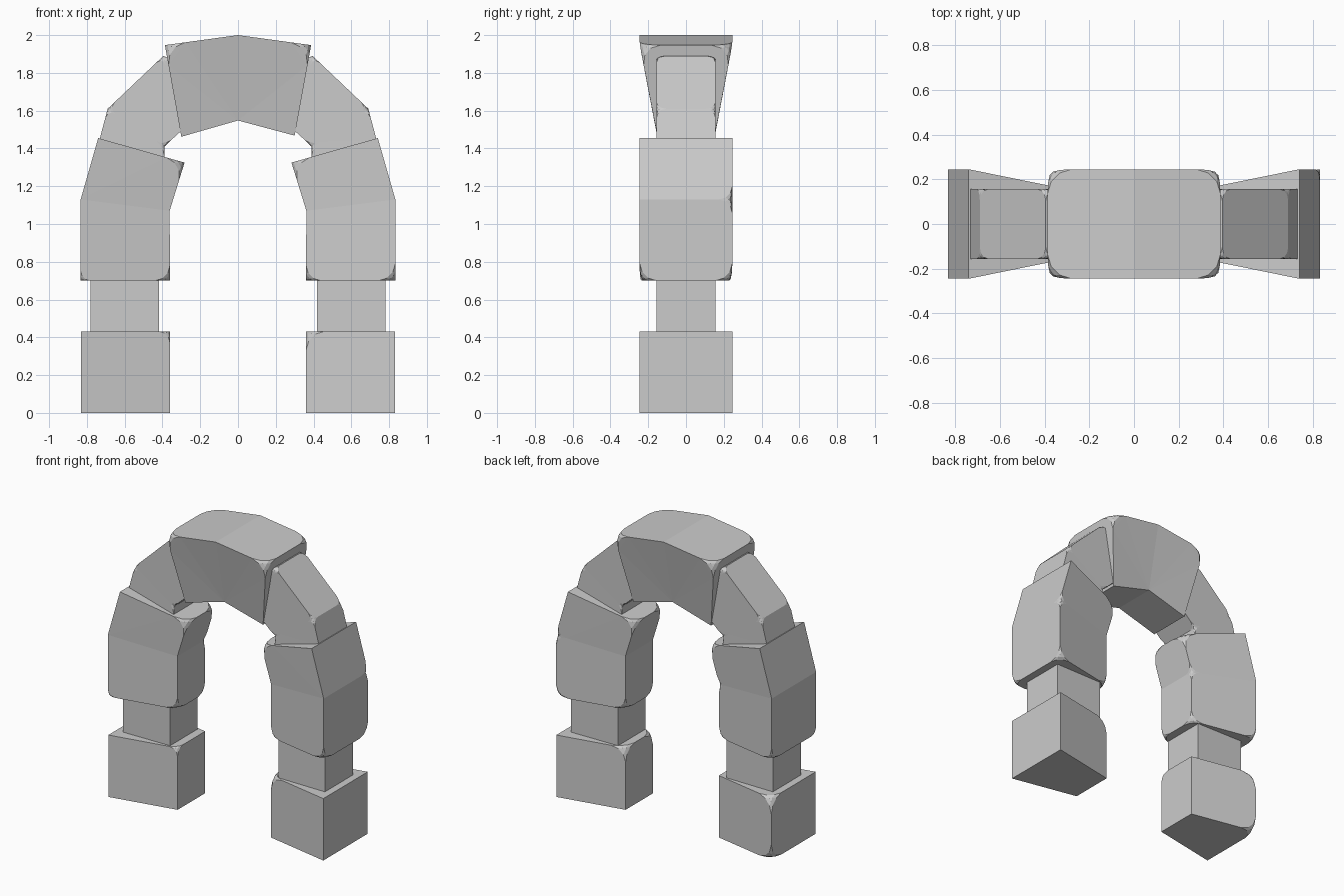
import bpy, bmesh
from mathutils import Vector

if "Cube" in bpy.data.objects:
    bpy.data.objects.remove(bpy.data.objects["Cube"])

WIDE, SLIM = 0.245, 0.152


def stone(name, outer, inner, y_out, y_in, chips=(), sx=1):
    """Wedge stone: quad strip between outer and inner (x, z) lines, given depth.
    chips: (line, index, y side, size) -> worn corner."""
    bm = bmesh.new()
    rings = {}
    for key, line, y in (("o", outer, y_out), ("i", inner, y_in)):
        for k, (x, z) in enumerate(line):
            for s in (-1, 1):
                rings[key, k, s] = bm.verts.new((sx * x, s * y, z))
    r, n = rings, len(outer)
    for k in range(n - 1):
        for s in (-1, 1):
            bm.faces.new([r["o", k, s], r["o", k + 1, s], r["i", k + 1, s], r["i", k, s]])
        for key in "oi":
            bm.faces.new([r[key, k, -1], r[key, k + 1, -1], r[key, k + 1, 1], r[key, k, 1]])
    for k in (0, n - 1):
        bm.faces.new([r["o", k, -1], r["o", k, 1], r["i", k, 1], r["i", k, -1]])
    bmesh.ops.recalc_face_normals(bm, faces=bm.faces)
    # worn corners
    spots = [(r[key, k, s].co.copy(), size) for key, k, s, size in chips]
    for co, size in spots:
        v = min(bm.verts, key=lambda q: (q.co - co).length)
        bmesh.ops.bevel(bm, geom=[v], offset=size, segments=3, profile=0.5,
                        affect='VERTICES', clamp_overlap=True)
    # non-planar worn faces become clean triangles
    bmesh.ops.triangulate(bm, faces=[f for f in bm.faces if len(f.verts) > 4])
    bmesh.ops.recalc_face_normals(bm, faces=bm.faces)
    me = bpy.data.meshes.new(name)
    bm.to_mesh(me)
    bm.free()
    ob = bpy.data.objects.new(name, me)
    bpy.context.collection.objects.link(ob)
    return ob


# worn corners that differ between the two legs
base_chips = {
    1: [("i", 1, -1, 0.1), ("i", 1, 1, 0.1)],
    -1: [("o", 1, 1, 0.11), ("o", 0, 1, 0.11), ("i", 1, -1, 0.06)],
}
jamb_chips = {
    1: [("o", 0, -1, 0.09), ("o", 0, 1, 0.09), ("o", 1, 1, 0.07),
        ("i", 2, -1, 0.1), ("i", 2, 1, 0.1), ("i", 0, -1, 0.08), ("i", 0, 1, 0.08)],
    -1: [("o", 0, -1, 0.05), ("o", 0, 1, 0.08), ("i", 2, -1, 0.1), ("i", 2, 1, 0.1),
         ("i", 1, 1, 0.06), ("i", 0, -1, 0.08), ("i", 0, 1, 0.08)],
}
shoulder_chips = [(k, i, s, 0.05) for k, i in (("o", 1), ("o", 2), ("i", 1)) for s in (-1, 1)]

for sx, side in ((1, "right"), (-1, "left")):
    # foot block
    stone(side + "_base_block", [(0.83, 0), (0.83, 0.432)], [(0.36, 0), (0.36, 0.432)],
          WIDE, SLIM, base_chips[sx], sx)
    # recessed block
    stone(side + "_recessed_block", [(0.78, 0.40), (0.78, 0.72)], [(0.418, 0.40), (0.418, 0.72)],
          SLIM + 0.004, SLIM, (), sx)
    # bent upright block
    stone(side + "_upright_block", [(0.833, 0.70), (0.833, 1.13), (0.74, 1.455)],
          [(0.36, 0.70), (0.362, 1.07), (0.283, 1.325)], WIDE, SLIM, jamb_chips[sx], sx)
    # slim curved shoulder stone
    stone(side + "_shoulder_stone", [(0.735, 1.44), (0.69, 1.61), (0.395, 1.89), (0.33, 1.86)],
          [(0.39, 1.34), (0.39, 1.41), (0.31, 1.485), (0.27, 1.50)],
          SLIM + 0.004, SLIM, shoulder_chips, sx)

# keystone
stone("keystone", [(-0.387, 1.947), (0, 2.0), (0.387, 1.947)],
      [(-0.30, 1.462), (0, 1.548), (0.30, 1.468)], WIDE, SLIM,
      [("o", k, s, 0.11) for k in (0, 2) for s in (-1, 1)])
